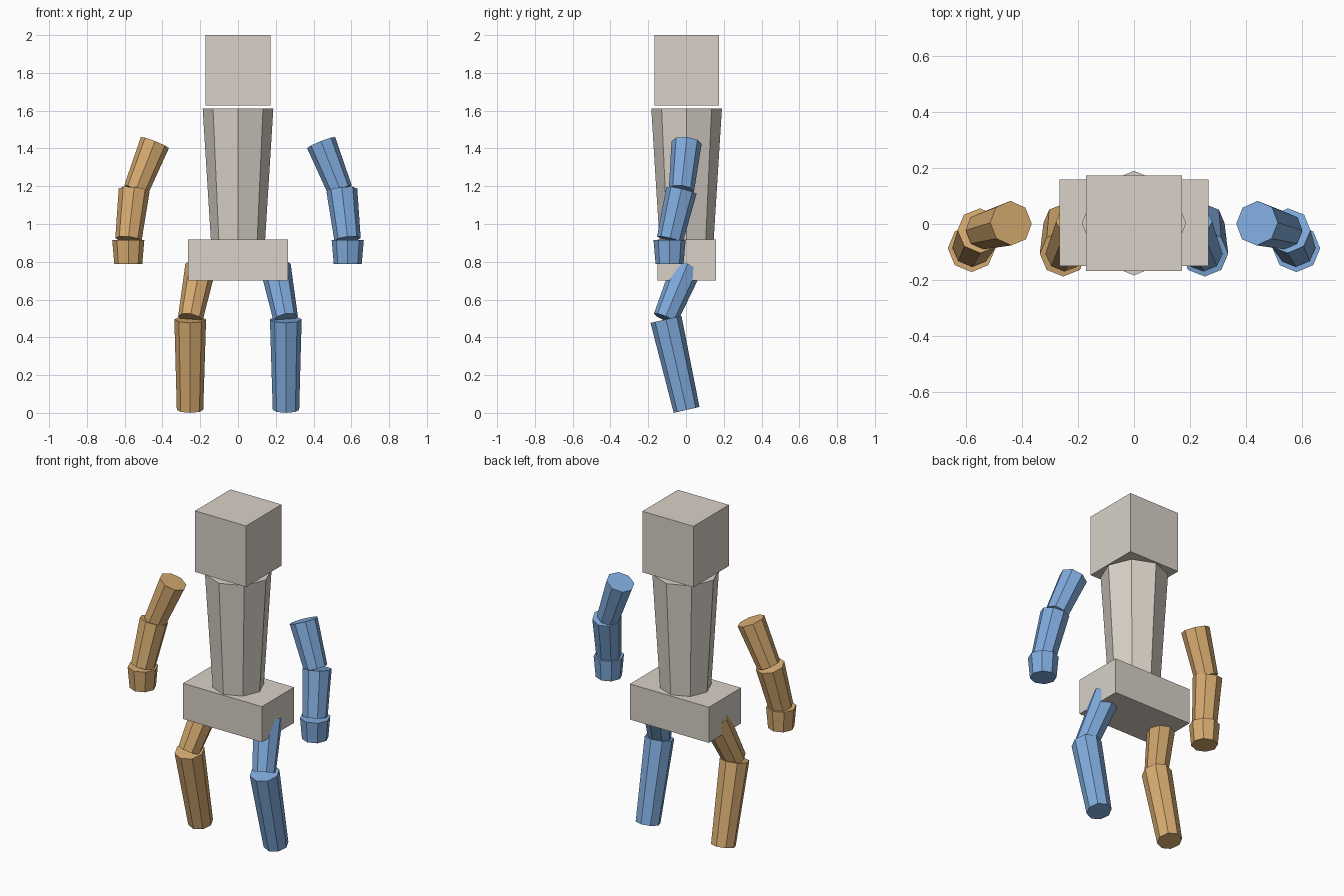
import bpy
import bmesh
from mathutils import Vector, Matrix

cube = bpy.data.objects.get("Cube")
if cube:
    bpy.data.objects.remove(cube, do_unlink=True)


def material(name, rgb):
    m = bpy.data.materials.new(name)
    m.use_nodes = True
    m.diffuse_color = (*rgb, 1)
    m.node_tree.nodes["Principled BSDF"].inputs["Base Color"].default_value = (*rgb, 1)
    return m


grey = material("warm_grey", (0.69, 0.64, 0.57))
tan = material("tan", (0.68, 0.41, 0.165))
blue = material("blue", (0.215, 0.405, 0.72))


def finish(bm, name, mat):
    bmesh.ops.recalc_face_normals(bm, faces=bm.faces)
    mesh = bpy.data.meshes.new(name)
    bm.to_mesh(mesh)
    bm.free()
    mesh.materials.append(mat)
    bpy.context.collection.objects.link(bpy.data.objects.new(name, mesh))


def box(name, center, size, mat):
    bm = bmesh.new()
    bmesh.ops.create_cube(bm, size=1)
    bmesh.ops.scale(bm, vec=size, verts=bm.verts)
    bmesh.ops.translate(bm, vec=center, verts=bm.verts)
    finish(bm, name, mat)


def segment(name, top, bottom, r_top, r_bottom, mat):
    """Tapered eight-sided limb piece between two joint centres."""
    top, bottom = Vector(top), Vector(bottom)
    axis = top - bottom
    turn = Vector((0, 0, 1)).rotation_difference(axis).to_matrix().to_4x4()
    bm = bmesh.new()
    bmesh.ops.create_cone(bm, cap_ends=True, segments=8, radius1=r_bottom,
                          radius2=r_top, depth=axis.length,
                          matrix=Matrix.Translation((top + bottom) / 2) @ turn)
    finish(bm, name, mat)


# Trunk
box("head", (0, 0.003, 1.814), (0.344, 0.342, 0.372), grey)
segment("torso", (0, 0.003, 1.611), (0, 0.003, 0.905), 0.187, 0.143, grey)
box("pelvis", (0, 0.005, 0.809), (0.532, 0.31, 0.217), grey)

# Limbs: name, top centre, bottom centre, top radius, bottom radius
limbs = [
    ("upper_arm", (0.44, 0.003, 1.431), (0.54, -0.024, 1.18), 0.08, 0.067),
    ("forearm", (0.55, -0.024, 1.178), (0.58, -0.085, 0.918), 0.082, 0.07),
    ("hand", (0.581, -0.087, 0.915), (0.581, -0.087, 0.788), 0.085, 0.074),
    ("thigh", (0.198, 0.006, 0.775), (0.252, -0.109, 0.5), 0.082, 0.066),
    ("shin", (0.253, -0.106, 0.495), (0.254, 0.003, 0.016), 0.084, 0.07),
]
for side, sign, mat in (("left", 1, blue), ("right", -1, tan)):
    for name, top, bottom, r_top, r_bottom in limbs:
        segment(f"{side}_{name}", (sign * top[0], *top[1:]),
                (sign * bottom[0], *bottom[1:]), r_top, r_bottom, mat)
